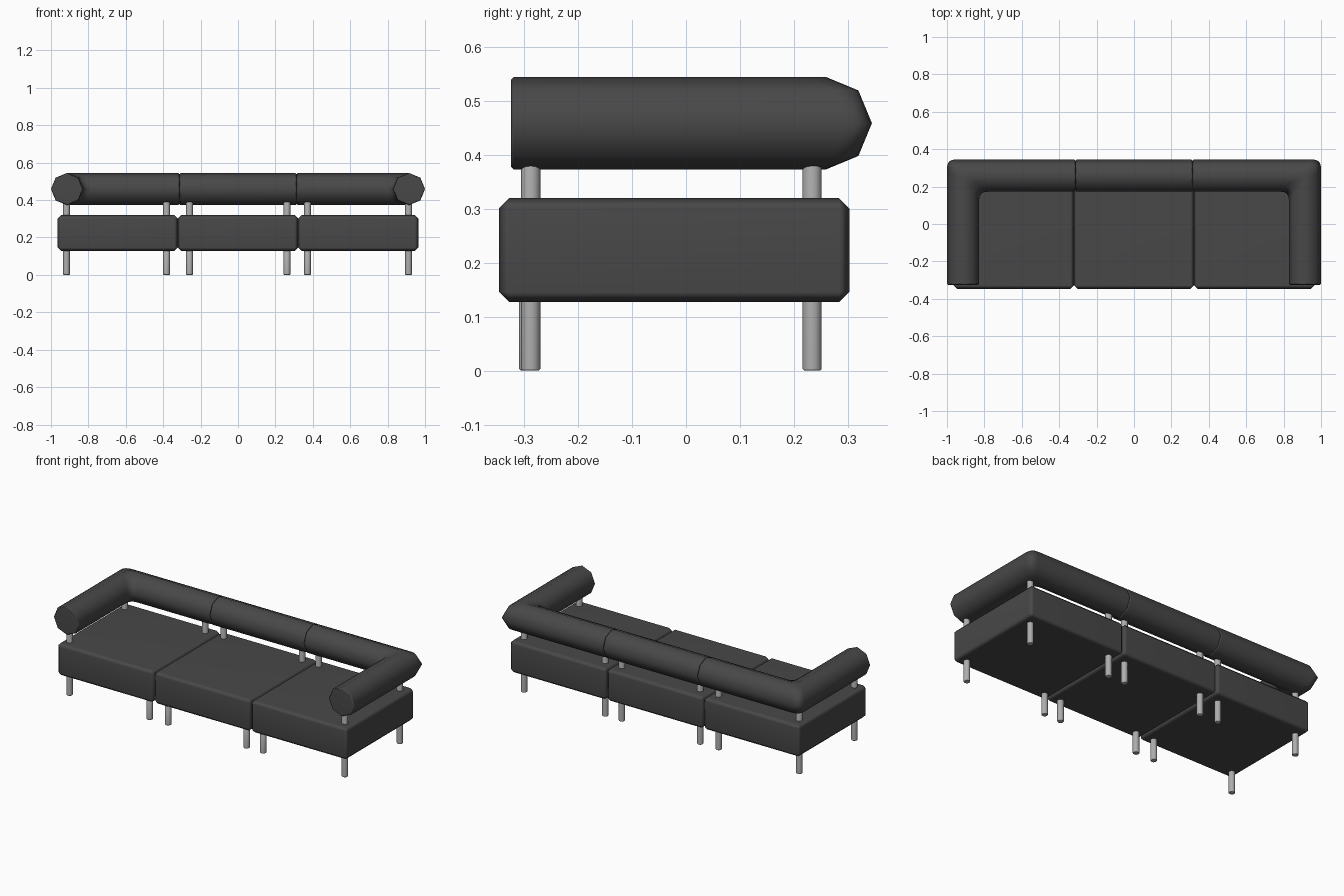
import bpy, bmesh, math
from mathutils import Vector

if "Cube" in bpy.data.objects:
    bpy.data.objects.remove(bpy.data.objects["Cube"])


def material(name, rgb):
    m = bpy.data.materials.new(name)
    m.diffuse_color = (*rgb, 1)
    m.use_nodes = True
    m.node_tree.nodes["Principled BSDF"].inputs["Base Color"].default_value = m.diffuse_color
    return m


FABRIC = material("charcoal upholstery", (0.065, 0.065, 0.065))
METAL = material("grey metal", (0.42, 0.42, 0.42))


def finish(name, bm, mat, weighted=True):
    bmesh.ops.recalc_face_normals(bm, faces=bm.faces)
    me = bpy.data.meshes.new(name)
    bm.to_mesh(me)
    bm.free()
    me.materials.append(mat)
    ob = bpy.data.objects.new(name, me)
    bpy.context.collection.objects.link(ob)
    for p in me.polygons:
        p.use_smooth = True
    if weighted:
        ob.modifiers.new("Weighted normals", "WEIGHTED_NORMAL")
    return ob


def seat(name, x):
    # Chamfered cushion block
    bm = bmesh.new()
    bmesh.ops.create_cube(bm, size=1)
    for v in bm.verts:
        v.co = (x + v.co.x * 0.643, -0.022 + v.co.y * 0.65, 0.2235 + v.co.z * 0.193)
    bmesh.ops.bevel(bm, geom=bm.edges[:], offset=0.019, segments=1, affect='EDGES')
    finish(name, bm, FABRIC)


R, ZC, YB, XA, SEAM, CAP = 0.086, 0.459, 0.259, 0.914, 0.313, 0.006
OCT = [(math.cos(i * math.pi / 4), math.sin(i * math.pi / 4)) for i in range(8)]


def bolster(name, rings):
    # Skin a list of eight-point rings and close both ends
    bm = bmesh.new()
    rows = [[bm.verts.new(p) for p in ring] for ring in rings]
    for a, b in zip(rows, rows[1:]):
        for i in range(8):
            j = (i + 1) % 8
            bm.faces.new((a[i], a[j], b[j], b[i]))
    bm.faces.new(rows[0])
    bm.faces.new(rows[-1])
    finish(name, bm, FABRIC)


def back_ring(x, r=R):
    return [Vector((x, YB + r * u, ZC + r * w)) for u, w in OCT]


def arm_ring(y, s, r=R):
    return [Vector((s * (XA + r * u), y, ZC + r * w)) for u, w in OCT]


def corner_ring(t, s, d=0.045):
    # Rounded mitre: blend between the arm and back directions
    ring = []
    for u, w in OCT:
        c = Vector((s * (XA + R * u), YB + R * u, ZC + R * w))
        a, b = c - Vector((0, d, 0)), c - Vector((s * d, 0, 0))
        ring.append(a * (1 - t) ** 2 + c * 2 * t * (1 - t) + b * t * t)
    return ring


# Arm-and-corner bolsters
for side, s in (("left", -1), ("right", 1)):
    bolster(side + "_arm_bolster",
            [arm_ring(-0.325, s, R - CAP), arm_ring(-0.325 + CAP, s)]
            + [corner_ring(k / 4, s) for k in range(5)]
            + [back_ring(s * (SEAM + CAP)), back_ring(s * SEAM, R - CAP)])

# Middle backrest bolster
bolster("middle_back_bolster", [back_ring(-SEAM, R - CAP), back_ring(-SEAM + CAP),
                                back_ring(SEAM - CAP), back_ring(SEAM, R - CAP)])

# Three seat cushions
for side, x in (("left", -0.643), ("middle", 0), ("right", 0.643)):
    seat(side + "_seat", x)


def leg(name, x, y, top):
    bm = bmesh.new()
    bmesh.ops.create_cone(bm, cap_ends=True, segments=12, radius1=0.0178,
                          radius2=0.0178, depth=top)
    for v in bm.verts:
        v.co += Vector((x, y, top / 2))
    rim = [e for e in bm.edges if all(v.co.z < 0.001 for v in e.verts)]
    bmesh.ops.bevel(bm, geom=rim, offset=0.003, segments=1, affect='EDGES')
    finish(name, bm, METAL)


# Legs run up through the seats wherever they carry a bolster
for i, x in enumerate((-0.917, -0.382, -0.259, 0.262, 0.372, 0.912), 1):
    outer = i in (1, 6)
    leg(f"front_leg_{i}", x, -0.288 if outer else -0.292, 0.40 if outer else 0.15)
    leg(f"back_leg_{i}", x, 0.234, 0.40)
